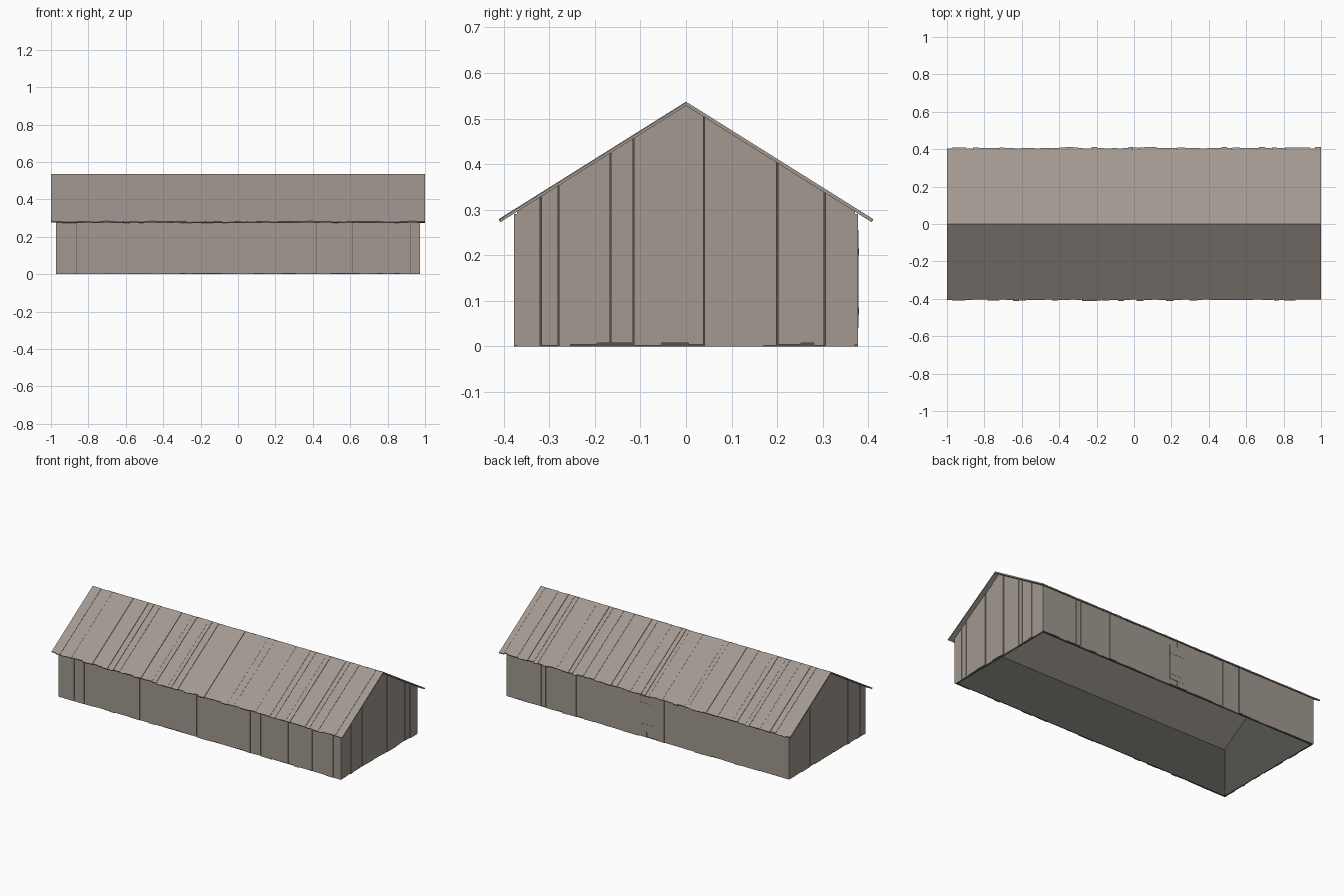
import bpy, bmesh, random
from mathutils import Vector

random.seed(7)
if "Cube" in bpy.data.objects:
    bpy.data.objects.remove(bpy.data.objects["Cube"], do_unlink=True)

HALF_X, HALF_Y = 0.972, 0.378      # outer faces of the walls
BOARD, LINING = 0.007, 0.004       # wall board and lining thickness
ROOF_X, EAVE_Y, RIDGE_Z = 1.0, 0.408, 0.537
SLOPE, ROOF_T = 0.627, 0.009       # roof pitch and vertical thickness


def material(name, rgb):
    m = bpy.data.materials.new(name)
    m.use_nodes = True
    col = (*rgb, 1)
    m.diffuse_color = col
    bsdf = m.node_tree.nodes["Principled BSDF"]
    bsdf.inputs["Base Color"].default_value = col
    bsdf.inputs["Roughness"].default_value = 0.9
    return m


wood = material("weathered wood", (0.36, 0.315, 0.28))
dark = material("dark lining", (0.09, 0.092, 0.082))


def prism(bm, profile, depth):
    """Closed solid: a planar outline pushed along a depth vector."""
    a = [bm.verts.new(p) for p in profile]
    b = [bm.verts.new(Vector(p) + Vector(depth)) for p in profile]
    bm.faces.new(a)
    bm.faces.new(b[::-1])
    for i in range(len(a)):
        j = (i + 1) % len(a)
        bm.faces.new((a[j], a[i], b[i], b[j]))


def finish(bm, name, mat):
    bmesh.ops.recalc_face_normals(bm, faces=bm.faces)
    me = bpy.data.meshes.new(name)
    bm.to_mesh(me)
    bm.free()
    me.materials.append(mat)
    ob = bpy.data.objects.new(name, me)
    bpy.context.collection.objects.link(ob)
    return ob


def board_spans(half, low, high):
    """Split a run into boards of uneven width, with an occasional gap."""
    pos = -half
    while pos < half:
        end = pos + random.uniform(low, high)
        if half - end < low:
            end = half
        gap = 0.003 if random.random() < 0.15 and end < half else 0
        yield pos, end - gap
        pos = end


def under_roof(y):
    return RIDGE_Z - ROOF_T - SLOPE * abs(y)


def gable_outline(x, y0, y1, z0):
    """Outline in the gable plane whose top follows the roof."""
    pts = [(x, y0, z0), (x, y1, z0), (x, y1, under_roof(y1))]
    if y0 < 0 < y1:
        pts.append((x, 0, under_roof(0)))
    return pts + [(x, y0, under_roof(y0))]


# Long walls: vertical boards over a dark lining
for side, label in ((-1, "front"), (1, "back")):
    bm = bmesh.new()
    inner = side * (HALF_Y - BOARD)
    top = under_roof(HALF_Y)
    for x0, x1 in board_spans(HALF_X, 0.03, 0.075):
        z0 = random.choice((0, 0.002, 0.004, 0.006))
        thick = BOARD - random.choice((0, 0, 0.001, 0.002))
        prism(bm, [(x0, inner, z0), (x1, inner, z0), (x1, inner, top),
                   (x0, inner, top)], (0, side * thick, 0))
    finish(bm, label + "_wall_boards", wood)

    bm = bmesh.new()
    lx = HALF_X - BOARD
    prism(bm, [(-lx, inner, 0), (lx, inner, 0), (lx, inner, top),
               (-lx, inner, top)], (0, -side * LINING, 0))
    finish(bm, label + "_wall_lining", dark)

# Gable walls: boards cut to the roof pitch over a dark lining
for side, label in ((1, "left"), (-1, "right")):
    bm = bmesh.new()
    inner = side * (HALF_X - BOARD)
    half = HALF_Y - BOARD
    for y0, y1 in board_spans(half, 0.022, 0.06):
        z0 = random.choice((0, 0.002, 0.004, 0.007))
        thick = BOARD - random.choice((0, 0, 0.001, 0.002))
        prism(bm, gable_outline(inner, y0, y1, z0), (side * thick, 0, 0))
    finish(bm, label + "_gable_boards", wood)

    bm = bmesh.new()
    prism(bm, gable_outline(inner, -half, half, 0), (-side * LINING, 0, 0))
    finish(bm, label + "_gable_lining", dark)

# Roof: boards running from ridge to eave with uneven ends
for side, label in ((-1, "front"), (1, "back")):
    bm = bmesh.new()
    for x0, x1 in board_spans(ROOF_X, 0.025, 0.045):
        x1 = max(x1, x0 + 0.02)
        eave = EAVE_Y + random.uniform(-0.004, 0.003)
        drop = random.choice((0, 0, 0.001, 0.002))
        section = [(0, RIDGE_Z - drop), (eave, RIDGE_Z - drop - SLOPE * eave),
                   (eave - 0.004, under_roof(eave - 0.004)), (0, under_roof(0))]
        prism(bm, [(x0, side * y, z) for y, z in section], (x1 - x0, 0, 0))
    # thin continuous sheathing that closes the joints
    sheath = [(0, RIDGE_Z - 0.004), (0.398, RIDGE_Z - 0.004 - SLOPE * 0.398),
              (0.398, under_roof(0.398)), (0, under_roof(0))]
    prism(bm, [(1 - 2 * ROOF_X, side * y, z) for y, z in sheath],
          (2 * ROOF_X, 0, 0))
    finish(bm, label + "_roof_boards", wood)

# Plain plank door on the back with two ledges
bm = bmesh.new()
for x0, x1, z0, z1, t in ((-0.04, 0.06, 0.04, 0.255, 0.001),
                          (-0.035, 0.055, 0.07, 0.085, 0.002),
                          (-0.035, 0.055, 0.2, 0.215, 0.002)):
    y = HALF_Y - 0.001
    prism(bm, [(x0, y, z0), (x1, y, z0), (x1, y, z1), (x0, y, z1)],
          (0, t + 0.001, 0))
finish(bm, "back_door", wood)
